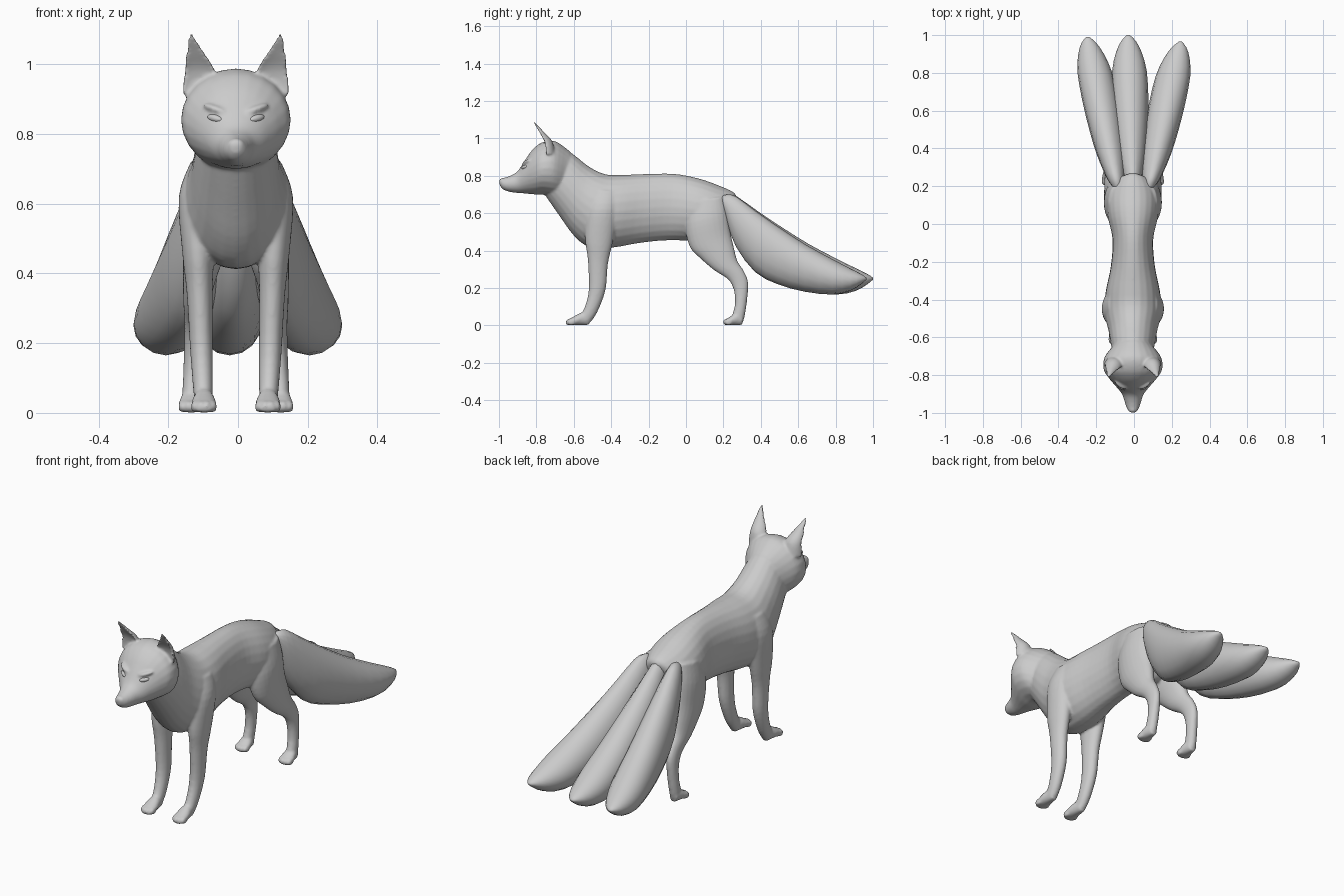
import bpy, bmesh, math
from mathutils import Vector, Matrix

old = bpy.data.objects.get("Cube")
if old:
    bpy.data.objects.remove(old)

GREY = (0.6, 0.6, 0.6, 1)
fur = bpy.data.materials.new("grey fur")
fur.diffuse_color = GREY
fur.use_nodes = True
fur.node_tree.nodes["Principled BSDF"].inputs["Base Color"].default_value = GREY
SHIFT = -0.006  # the body sits a little off the middle


def spline(rows, steps):
    """Catmull-Rom interpolation between stations."""
    rows = [Vector(r) for r in rows]
    out = []
    for i in range(len(rows) - 1):
        a, b = rows[max(i - 1, 0)], rows[i]
        c, d = rows[i + 1], rows[min(i + 2, len(rows) - 1)]
        for k in range(steps):
            t = k / steps
            out.append(b + (c - a) * (t / 2)
                       + (a * 2 - b * 5 + c * 4 - d) * (t * t / 2)
                       + (b * 3 - a - c * 3 + d) * (t ** 3 / 2))
    return out + [rows[-1]]


def loft(bm, rows, sides=24, steps=4, flip=1, cup=1.0):
    """Skin of ellipses; a row is two opposite (y, z) points, half width, x."""
    rings = []
    for y1, z1, y2, z2, rx, x in spline(rows, steps):
        ring = []
        for k in range(sides):
            a = math.tau * k / sides
            c = math.cos(a)
            c = c * cup if c > 0 else c
            ring.append(bm.verts.new((
                flip * (x + rx * math.sin(a)),
                (y1 + y2) / 2 + (y1 - y2) / 2 * c,
                (z1 + z2) / 2 + (z1 - z2) / 2 * c)))
        rings.append(ring)
    for r, s in zip(rings, rings[1:]):
        for k in range(sides):
            n = (k + 1) % sides
            bm.faces.new((r[k], r[n], s[n], s[k]))
    bm.faces.new(rings[0])
    bm.faces.new(rings[-1])


def ball(bm, at, size, turn=(0, 0, 0)):
    m = Matrix.Translation(at)
    for angle, axis in zip(turn, "XYZ"):
        m = m @ Matrix.Rotation(angle, 4, axis)
    m = m @ Matrix.Diagonal((*size, 1))
    bmesh.ops.create_uvsphere(bm, u_segments=20, v_segments=12, radius=1, matrix=m)


def finish(name, bm, x=0):
    bmesh.ops.recalc_face_normals(bm, faces=bm.faces)
    for f in bm.faces:
        f.smooth = True
    me = bpy.data.meshes.new(name)
    bm.to_mesh(me)
    bm.free()
    me.materials.append(fur)
    ob = bpy.data.objects.new(name, me)
    ob.location.x = x
    bpy.context.collection.objects.link(ob)
    return ob


def paw(bm, side, x, heel, length):
    """Low foot with four toes, pointing to -y."""
    profile = ((0, .065, .022), (.3, .07, .03), (.6, .052, .036),
               (.85, .035, .034), (1, .018, .02))
    loft(bm, [(heel - t * length, h, heel - t * length, .001, w, x)
              for t, h, w in profile], flip=side)
    for i in range(4):
        off = (i - 1.5) * .018
        toe_y = heel - length * (.9 - abs(off) * 5)
        ball(bm, (side * (x + off), toe_y, .018), (.0105, .022, .018))


body = bmesh.new()

# neck and torso
loft(body, [
    (-.72, .96, -.77, .72, .09, 0), (-.625, .93, -.68, .59, .113, 0),
    (-.52, .85, -.60, .48, .13, 0), (-.43, .808, -.52, .42, .15, 0),
    (-.33, .805, -.40, .415, .145, 0), (-.2, .81, -.25, .44, .117, 0),
    (-.06, .81, -.1, .455, .108, 0), (.07, .785, .03, .45, .135, 0),
    (.17, .75, .15, .43, .135, 0), (.25, .715, .21, .5, .09, 0),
    (.27, .69, .235, .6, .035, 0)])

# head, from nose to nape
loft(body, [
    (-.998, .772, -.995, .745, .012, 0), (-.985, .785, -.975, .725, .03, 0),
    (-.94, .80, -.94, .713, .044, 0), (-.90, .825, -.90, .708, .058, 0),
    (-.86, .885, -.86, .705, .09, 0), (-.82, .94, -.81, .70, .128, 0),
    (-.77, .978, -.77, .70, .155, 0), (-.70, .985, -.71, .69, .15, 0),
    (-.62, .93, -.66, .68, .10, 0)])
ball(body, (0, -.983, .768), (.026, .017, .02))

for s in (-1, 1):
    # ears with a hollow front
    loft(body, [
        (-.80, .90, -.70, .92, .056, .098), (-.805, .97, -.715, .985, .046, .103),
        (-.815, 1.03, -.76, 1.035, .027, .116), (-.83, 1.09, -.81, 1.09, .005, .13)],
        flip=s, cup=-.2)
    # brow ridges
    ball(body, (s * .06, -.852, .872), (.04, .018, .011), (0, -s * .35, s * .5))
    # front legs
    loft(body, [
        (-.50, .72, -.36, .72, .03, .10), (-.53, .62, -.36, .62, .056, .108),
        (-.54, .47, -.39, .45, .046, .108), (-.525, .35, -.417, .33, .037, .104),
        (-.52, .19, -.43, .19, .033, .099), (-.545, .09, -.472, .075, .029, .095),
        (-.575, .05, -.51, .015, .026, .093)], flip=s)
    paw(body, s, .092, -.52, .12)
    # hind legs
    loft(body, [
        (.02, .66, .20, .69, .04, .09), (-.005, .54, .225, .60, .064, .088),
        (.02, .42, .24, .49, .058, .094), (.08, .355, .258, .41, .047, .105),
        (.15, .295, .275, .345, .038, .113), (.225, .245, .31, .29, .028, .12),
        (.255, .19, .333, .225, .026, .122), (.262, .12, .325, .12, .026, .125),
        (.25, .065, .312, .04, .026, .128), (.24, .04, .30, .008, .024, .128)], flip=s)
    paw(body, s, .128, .30, .095)

fox_body = finish("body", body, SHIFT)
fuse = fox_body.modifiers.new("fuse", "REMESH")
fuse.mode = "VOXEL"
fuse.voxel_size = .0065
fuse.use_smooth_shade = True
soften = fox_body.modifiers.new("soften", "SMOOTH")
soften.factor = .5
soften.iterations = 6

# slanted almond eyes
for s, name in ((-1, "right_eye"), (1, "left_eye")):
    eye = bmesh.new()
    ball(eye, (s * .06, -.862, .845), (.026, .012, .011), (0, -s * .25, s * .6))
    finish(name, eye, SHIFT)

# three fanned tails
for name, x0, x1, end in (("right_tail", -.085, -.245, .99),
                          ("middle_tail", -.005, -.03, 1),
                          ("left_tail", .08, .245, .965)):
    tail = bmesh.new()
    rows = []
    for y, top, low, w in (
            (.19, .69, .66, .02), (.22, .70, .55, .04), (.27, .69, .42, .056),
            (.375, .615, .285, .078), (.5, .53, .22, .09), (.65, .435, .18, .096),
            (.8, .355, .165, .092), (.9, .305, .185, .068), (.96, .275, .22, .038),
            (.99, .255, .245, .008)):
        t = (y - .19) / .8
        yy = .19 + t * (end - .19)
        rows.append((yy, top, yy, low, w, x0 + (x1 - x0) * t))
    loft(tail, rows, sides=16, steps=2)
    finish(name, tail)
